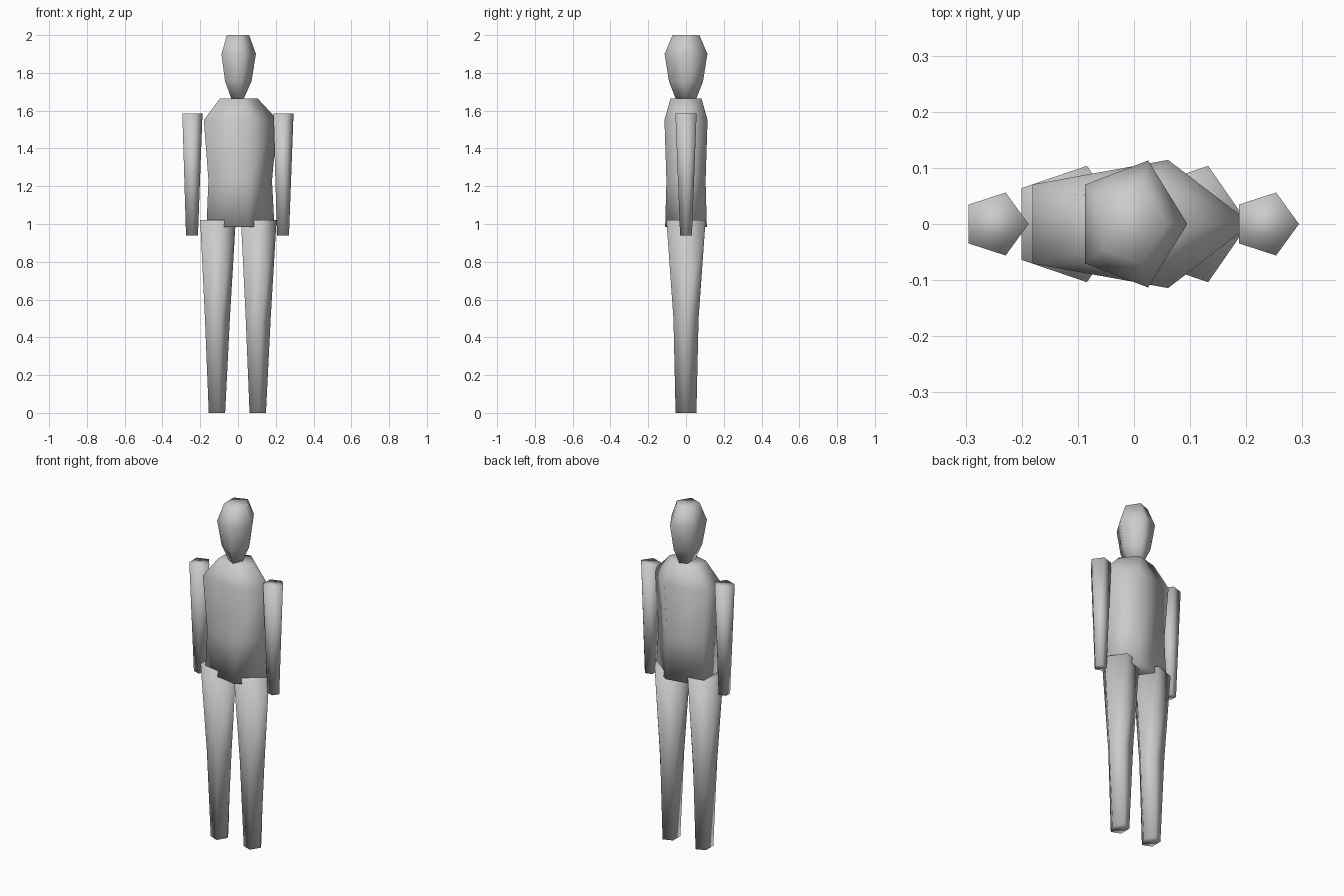
import bpy
import bmesh
from math import cos, sin, tau

cube = bpy.data.objects.get("Cube")
if cube:
    bpy.data.objects.remove(cube, do_unlink=True)

SIDES = 5
CENTRE = -0.006

grey = bpy.data.materials.new("plain grey")
grey.use_nodes = True
grey.diffuse_color = (0.6, 0.6, 0.6, 1)
grey.node_tree.nodes["Principled BSDF"].inputs["Base Color"].default_value = (0.6, 0.6, 0.6, 1)


def loft(name, x, rings):
    """Closed five-sided tube through rings of (height, x radius, y radius)."""
    bm = bmesh.new()
    loops = []
    for z, rx, ry in rings:
        loops.append([bm.verts.new((x + rx * cos(tau * i / SIDES),
                                    ry * sin(tau * i / SIDES), z))
                      for i in range(SIDES)])
    for low, high in zip(loops, loops[1:]):
        for i in range(SIDES):
            j = (i + 1) % SIDES
            bm.faces.new((low[i], low[j], high[j], high[i]))
    bm.faces.new(loops[0][::-1])
    bm.faces.new(loops[-1])
    for face in bm.faces:
        face.smooth = True
    mesh = bpy.data.meshes.new(name)
    bm.to_mesh(mesh)
    bm.free()
    mesh.materials.append(grey)
    obj = bpy.data.objects.new(name, mesh)
    bpy.context.collection.objects.link(obj)
    return obj


# Head and torso
loft("head", CENTRE, [(1.66, 0.035, 0.056), (1.755, 0.077, 0.095),
                      (1.9, 0.101, 0.119), (2.0, 0.065, 0.075)])
loft("torso", CENTRE, [(0.985, 0.199, 0.116), (1.23, 0.186, 0.109),
                       (1.55, 0.216, 0.12), (1.665, 0.11, 0.086)])

# Arms and legs, all with the same facing of the five-sided section
for side, sign in (("left", 1), ("right", -1)):
    loft(side + "_arm", CENTRE + sign * 0.241,
         [(0.94, 0.035, 0.033), (1.585, 0.059, 0.059)])
    loft(side + "_leg", CENTRE - 0.002 + sign * 0.108,
         [(0, 0.048, 0.058), (0.5, 0.073, 0.07), (1.02, 0.104, 0.109)])
